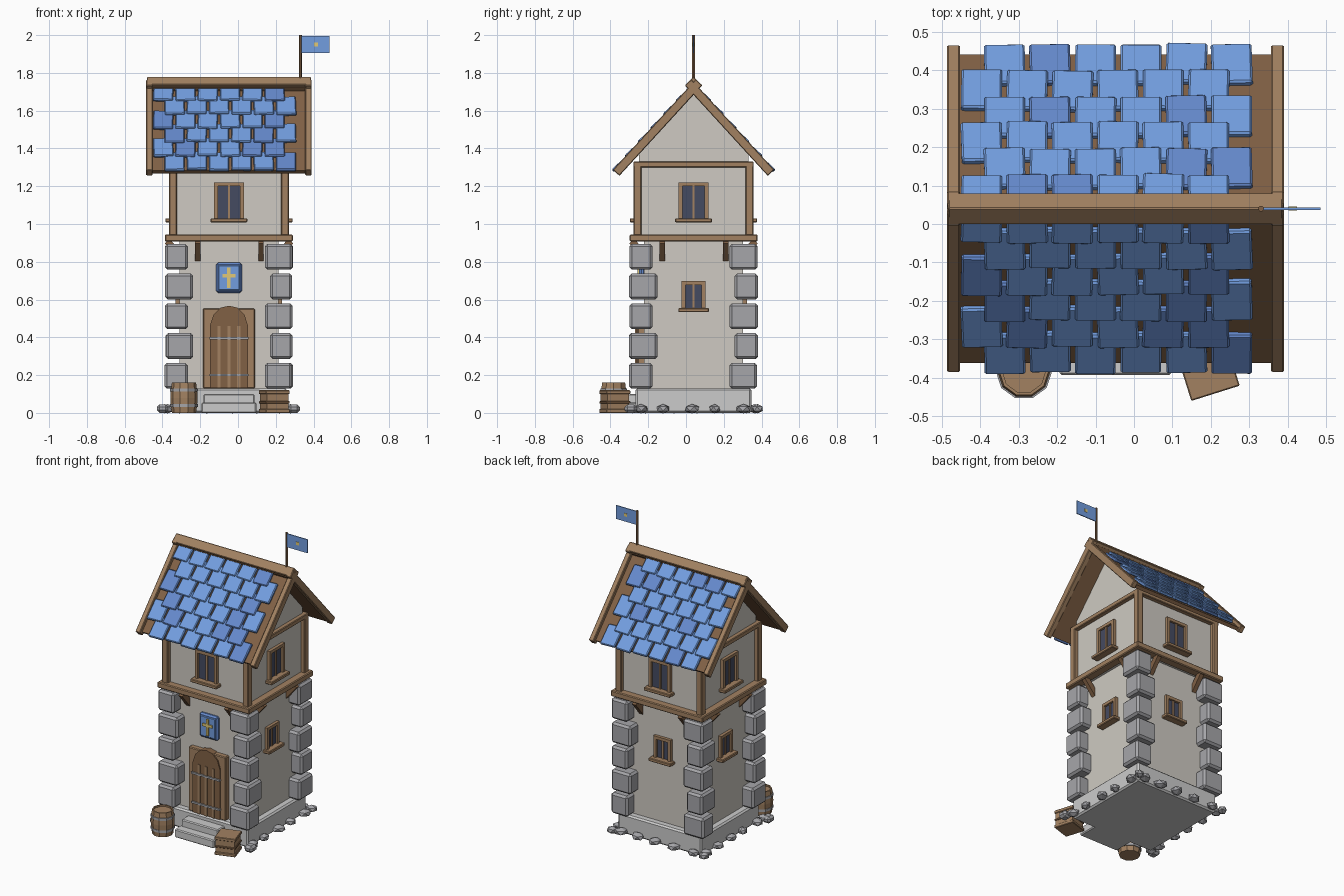
import bpy, bmesh, random
from math import radians, cos, sin, pi
from mathutils import Matrix, Vector

if "Cube" in bpy.data.objects:
    bpy.data.objects.remove(bpy.data.objects["Cube"])

random.seed(4)
CX, CY = -0.048, 0.04            # tower axis
I4 = Matrix.Identity(4)

def mat(name, r, g, b):
    m = bpy.data.materials.new(name)
    m.diffuse_color = (r, g, b, 1)
    m.use_nodes = True
    m.node_tree.nodes["Principled BSDF"].inputs["Base Color"].default_value = m.diffuse_color
    return m

PLASTER = mat("plaster", .62, .59, .54)
WOOD = mat("wood", .36, .22, .12)
DARK = mat("dark_wood", .22, .12, .06)
BLUE = mat("blue", .17, .34, .74)
BLUE2 = mat("blue_deep", .13, .25, .60)
GLASS = mat("glass", .06, .07, .12)
GOLD = mat("gold", .75, .58, .18)
ROCK = mat("rock", .38, .38, .40)

def finish(name, bm, M, material, bevel=0):
    bmesh.ops.recalc_face_normals(bm, faces=bm.faces)
    me = bpy.data.meshes.new(name)
    bm.to_mesh(me)
    bm.free()
    ob = bpy.data.objects.new(name, me)
    bpy.context.collection.objects.link(ob)
    ob.matrix_world = M
    if material:
        me.materials.append(material)
    if bevel:
        b = ob.modifiers.new("bevel", 'BEVEL')
        b.width, b.segments = bevel, 1
    return ob

def box(name, lo, hi, material=None, M=I4, bevel=0):
    """Box between two corners, placed by M."""
    lo, hi = Vector(lo), Vector(hi)
    bm = bmesh.new()
    bmesh.ops.create_cube(bm, size=1)
    bmesh.ops.scale(bm, vec=hi - lo, verts=bm.verts)
    bmesh.ops.translate(bm, vec=(lo + hi) / 2, verts=bm.verts)
    return finish(name, bm, M, material, bevel)

def prism(name, pts, y0, y1, material, M=I4):
    """Profile in x/z extruded along y."""
    bm = bmesh.new()
    f = bm.faces.new([bm.verts.new((x, y0, z)) for x, z in pts])
    r = bmesh.ops.extrude_face_region(bm, geom=[f])
    vs = [v for v in r['geom'] if isinstance(v, bmesh.types.BMVert)]
    bmesh.ops.translate(bm, vec=(0, y1 - y0, 0), verts=vs)
    return finish(name, bm, M, material)

def lathe(name, prof, n, material, M):
    """Radius/height profile turned round z, capped."""
    bm = bmesh.new()
    rings = [[bm.verts.new((r * cos(2*pi*i/n), r * sin(2*pi*i/n), z)) for i in range(n)] for r, z in prof]
    for a, b in zip(rings, rings[1:]):
        for i in range(n):
            bm.faces.new((a[i], a[(i+1) % n], b[(i+1) % n], b[i]))
    bm.faces.new(rings[0])
    bm.faces.new(rings[-1])
    return finish(name, bm, M, material)

def side(k):
    """Frame of wall k (0 front, 1 right, 2 back, 3 left); outside is local -y."""
    return Matrix.Translation((CX, CY, 0)) @ Matrix.Rotation(k * pi / 2, 4, 'Z')

def window(k, face, w, z0, z1):
    S, t = side(k), .02
    f = -face
    box("window_glass", (-w+.01, f-.006, z0+.01), (w-.01, f+.02, z1-.01), GLASS, S)
    for s in (-1, 1):
        a, b = sorted((s*w, s*(w-t)))
        box("window_jamb", (a, f-.02, z0), (b, f+.01, z1), WOOD, S)
    box("window_head", (-w, f-.02, z1-t), (w, f+.01, z1), WOOD, S)
    box("window_mullion", (-.006, f-.013, z0), (.006, f, z1), WOOD, S)
    box("window_sill", (-w-.018, f-.047, z0-.012), (w+.018, f+.01, z0+.01), WOOD, S, .004)

# Foundation and walls
F = side(0)
box("foundation", (-.307, -.307, 0), (.307, .307, .13), None, F, .01)
box("lower_walls", (-.262, -.262, .1), (.262, .262, .93), PLASTER, F)
prism("upper_walls_and_gables", [(-.29, .915), (.29, .915), (.29, 1.375), (0, 1.69), (-.29, 1.375)],
      -.29, .29, PLASTER, side(1))

for k in range(4):
    S = side(k)
    # Corner stones, alternating long and short
    for r in range(5):
        a, b = (.148, .12) if r % 2 == 0 else (.12, .148)
        j = random.uniform(-.004, .004)
        z = .895 - r * .1575
        box("corner_stone", (.338-a, -.338+j, z-.137), (.338+j, -.338+b, z), ROCK, S, .013)
    # Timber frame
    box("floor_beam", (-.338, -.338, .907), (.338, -.28, .945), WOOD, S, .005)
    box("top_beam", (-.318, -.318, 1.30), (.318, -.28, 1.33), WOOD, S, .004)
    box("corner_post", (.275, -.318, .94), (.318, -.275, 1.31), WOOD, S, .005)
    # Slanted brackets
    for x in (-.165, .17):
        B = S @ Matrix.Translation((x, -.275, .848)) @ Matrix.Rotation(radians(40), 4, 'X')
        box("bracket", (-.014, -.018, -.07), (.014, .018, .08), DARK, B)
    window(k, .29, .079, 1.02, 1.22)
    if k:
        window(k, .262, .063, .545, .697)
    # Loose stones round the base
    if k:
        for x in (-.27, -.15, -.02, .12, .25, .335):
            bm = bmesh.new()
            bmesh.ops.create_icosphere(bm, subdivisions=1, radius=1)
            s = random.uniform(.85, 1.15)
            R = S @ Matrix.Translation((x + random.uniform(-.02, .02), -.325, .022)) \
                @ Matrix.Rotation(random.uniform(0, 3), 4, 'Z') @ Matrix.Diagonal((.042*s, .034*s, .025, 1))
            finish("base_rock", bm, R, ROCK)
for x in (-.352, .345):
    box("front_rock", (x-.03, -.365, 0), (x+.03, -.30, .045), ROCK, F, .014)

# Roof: two slopes, local -y runs down the slope, local z points out
A = radians(47.5)
L = .63
for k in (0, 2):
    P = Matrix.Translation((0, 0, 1.75)) @ side(k) @ Matrix.Rotation(A, 4, 'X')
    box("roof_deck", (-.425, -L+.015, -.042), (.425, 0, -.02), DARK, P)
    for s in (-1, 1):
        a, b = sorted((s*.404, s*.438))
        box("barge_board", (a, -L, -.045), (b, .02, .002), WOOD, P, .004)
    sgn = 1 if k == 0 else -1
    for r in range(6):
        ln = .137 if r < 5 else .105
        for i in range(6):
            x = (-.288 if r % 2 == 0 else -.348) + .118 * i
            T = P @ Matrix.Translation((sgn*x, -L + .1*r + ln/2 + random.uniform(-.004, .004), -.008)) \
                @ Matrix.Rotation(radians(-5), 4, 'X') @ Matrix.Rotation(radians(random.uniform(-2, 2)), 4, 'Z')
            box("roof_tile", (-.053, -ln/2, -.01), (.053, ln/2, .01),
                BLUE2 if random.random() < .25 else BLUE, T, .005)
RB = Matrix.Translation((CX, CY, 1.738)) @ Matrix.Rotation(pi/4, 4, 'X')
box("ridge_beam", (-.435, -.03, -.03), (.435, .03, .03), WOOD, RB, .004)

# Flag
lathe("flag_pole", [(.008, 1.74), (.008, 2.0)], 6, DARK, Matrix.Translation((.33, CY, 0)))
box("flag", (.335, CY-.003, 1.905), (.485, CY+.003, 1.995), BLUE)
box("flag_emblem", (.402, CY-.005, 1.94), (.424, CY+.005, 1.96), GOLD)

# Door with frame, planks and straps
box("door_frame", (-.137, -.297, .13), (.137, -.25, .553), WOOD, F, .005)
prism("door", [(-.1, .132), (.1, .132), (.1, .465), (.082, .52), (.045, .557), (0, .567),
               (-.045, .557), (-.082, .52), (-.1, .465)], -.305, -.26, DARK, F)
for x in (-.052, 0, .052):
    box("door_batten", (x-.008, -.31, .132), (x+.008, -.30, .46), WOOD, F)
for z in (.2, .395):
    box("door_strap", (-.104, -.315, z-.006), (.104, -.30, z+.006), ROCK, F)

# Plaque with cross
box("plaque", (-.068, -.285, .635), (.068, -.255, .795), BLUE2, F, .01)
box("plaque_panel", (-.056, -.29, .648), (.056, -.26, .782), BLUE, F, .004)
box("cross_upright", (-.009, -.297, .66), (.009, -.28, .77), GOLD, F)
box("cross_bar", (-.035, -.297, .718), (.035, -.28, .736), GOLD, F)

# Steps
box("upper_step", (-.135, -.375, 0), (.135, -.29, .1), None, F, .006)
box("lower_step", (-.145, -.433, 0), (.145, -.29, .055), None, F, .006)

# Barrel
BM = Matrix.Translation((-.286, -.383, 0))
lathe("barrel", [(.064, 0), (.07, .045), (.072, .08), (.07, .115), (.064, .16), (.056, .16), (.056, .15)], 10, WOOD, BM)
for z in (.04, .12):
    lathe("barrel_hoop", [(.073, z-.008), (.073, z+.008)], 10, ROCK, BM)

# Crate
K = Matrix.Translation((.192, -.377, 0)) @ Matrix.Rotation(radians(17.5), 4, 'Z')
box("crate", (-.06, -.06, 0), (.06, .06, .11), WOOD, K)
for z0, z1 in ((0, .02), (.05, .062), (.1, .12)):
    box("crate_band", (-.066, -.066, z0), (.066, .066, z1), DARK if z0 == .05 else WOOD, K, .003)
